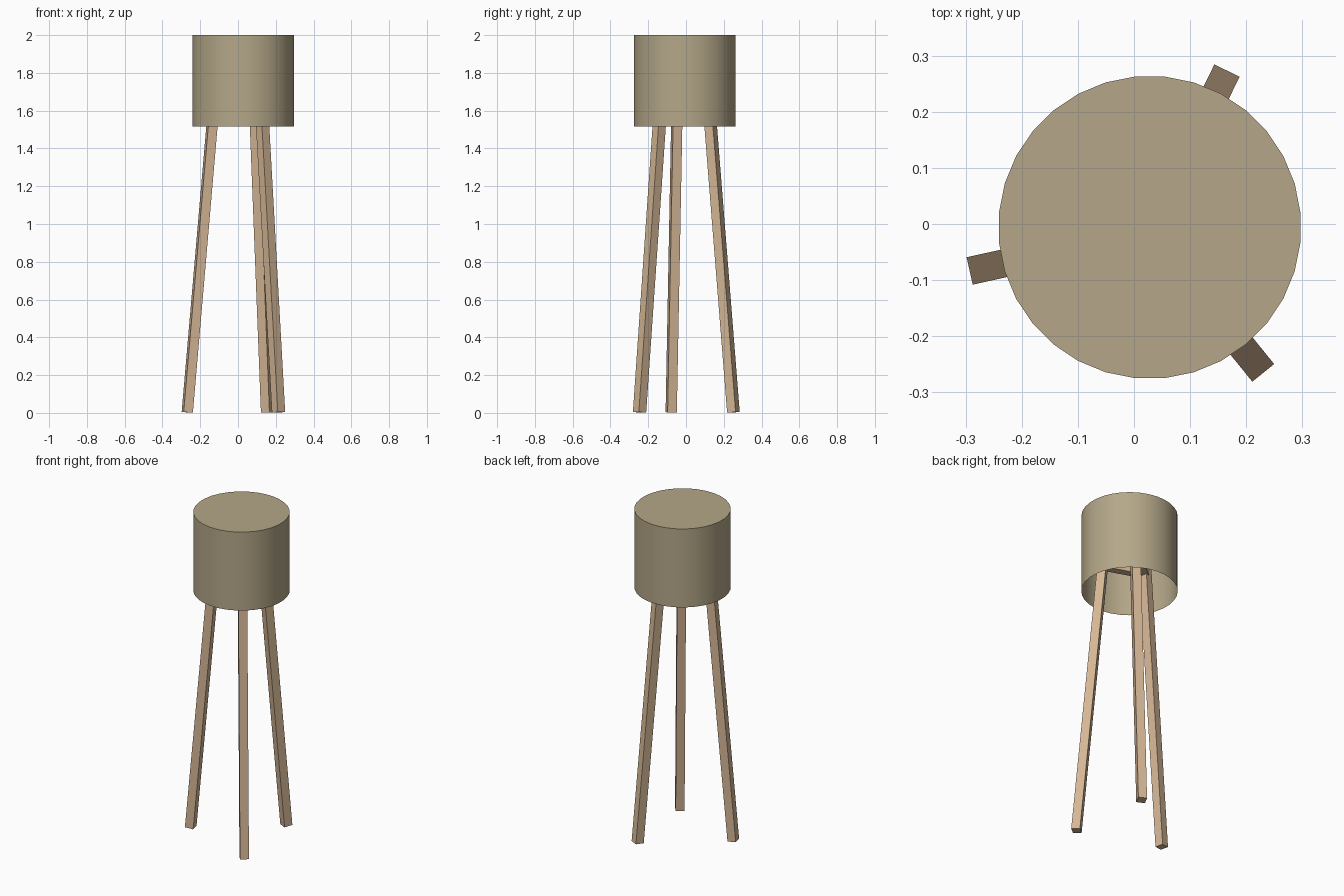
import bpy, bmesh, math
from mathutils import Vector, Matrix

if "Cube" in bpy.data.objects:
    bpy.data.objects.remove(bpy.data.objects["Cube"])

def material(name, rgb):
    m = bpy.data.materials.new(name)
    m.diffuse_color = (*rgb, 1)
    m.use_nodes = True
    m.node_tree.nodes["Principled BSDF"].inputs["Base Color"].default_value = m.diffuse_color
    return m

FABRIC = material("fabric", (0.46, 0.39, 0.25))
WOOD = material("wood", (0.66, 0.47, 0.30))

def add_object(name, bm, mat):
    me = bpy.data.meshes.new(name)
    bm.to_mesh(me)
    bm.free()
    ob = bpy.data.objects.new(name, me)
    bpy.context.collection.objects.link(ob)
    me.materials.append(mat)
    return ob

def beam(name, a, b, side, width, mat):
    """Square bar from a to b, with one face pair facing 'side'."""
    z = (b - a).normalized()
    x = (side - z * side.dot(z)).normalized()
    rot = Matrix((x, z.cross(x), z)).transposed().to_4x4()
    bm = bmesh.new()
    bmesh.ops.create_cube(bm, size=1, matrix=Matrix.Translation((a + b) / 2) @ rot
                          @ Matrix.Diagonal((width, width, (b - a).length, 1)))
    return add_object(name, bm, mat)

# Tripod legs leaning 5 degrees inward
CENTRE = Vector((0.026, -0.013, 0))
LEG, LEAN, TOP = 0.05, math.tan(math.radians(5.05)), 1.735
FEET = [("back_leg", 64, 0.294), ("front_leg", -51, 0.300), ("left_leg", 192.5, 0.302)]

def leg_point(angle, radius, z):
    a = math.radians(angle)
    return CENTRE + Vector((math.cos(a), math.sin(a), 0)) * (radius - LEAN * z) + Vector((0, 0, z))

for name, ang, r in FEET:
    out = leg_point(ang, 1, 0) - CENTRE
    beam(name, leg_point(ang, r, 0.003), leg_point(ang, r, TOP), out, LEG, WOOD)

# Stretchers joining the legs inside the shade
for i in range(3):
    (n1, a1, r1), (n2, a2, r2) = FEET[i], FEET[(i + 1) % 3]
    beam("stretcher_%d" % (i + 1), leg_point(a1, r1, 1.705), leg_point(a2, r2, 1.705),
         Vector((0, 0, 1)), 0.046, WOOD)

# Drum shade, closed on top and open underneath
bm = bmesh.new()
bmesh.ops.create_cone(bm, cap_ends=True, segments=32, radius1=0.27, radius2=0.27, depth=0.485,
                      matrix=Matrix.Translation((0.028, -0.006, 1.7575))
                      @ Matrix.Rotation(math.pi / 32, 4, 'Z'))
bm.normal_update()
bmesh.ops.delete(bm, geom=[f for f in bm.faces if f.normal.z < -0.9], context='FACES')
shade = add_object("lamp_shade", bm, FABRIC)
bpy.ops.object.select_all(action='DESELECT')
shade.select_set(True)
bpy.context.view_layer.objects.active = shade
bpy.ops.object.shade_smooth_by_angle(angle=math.radians(30))
